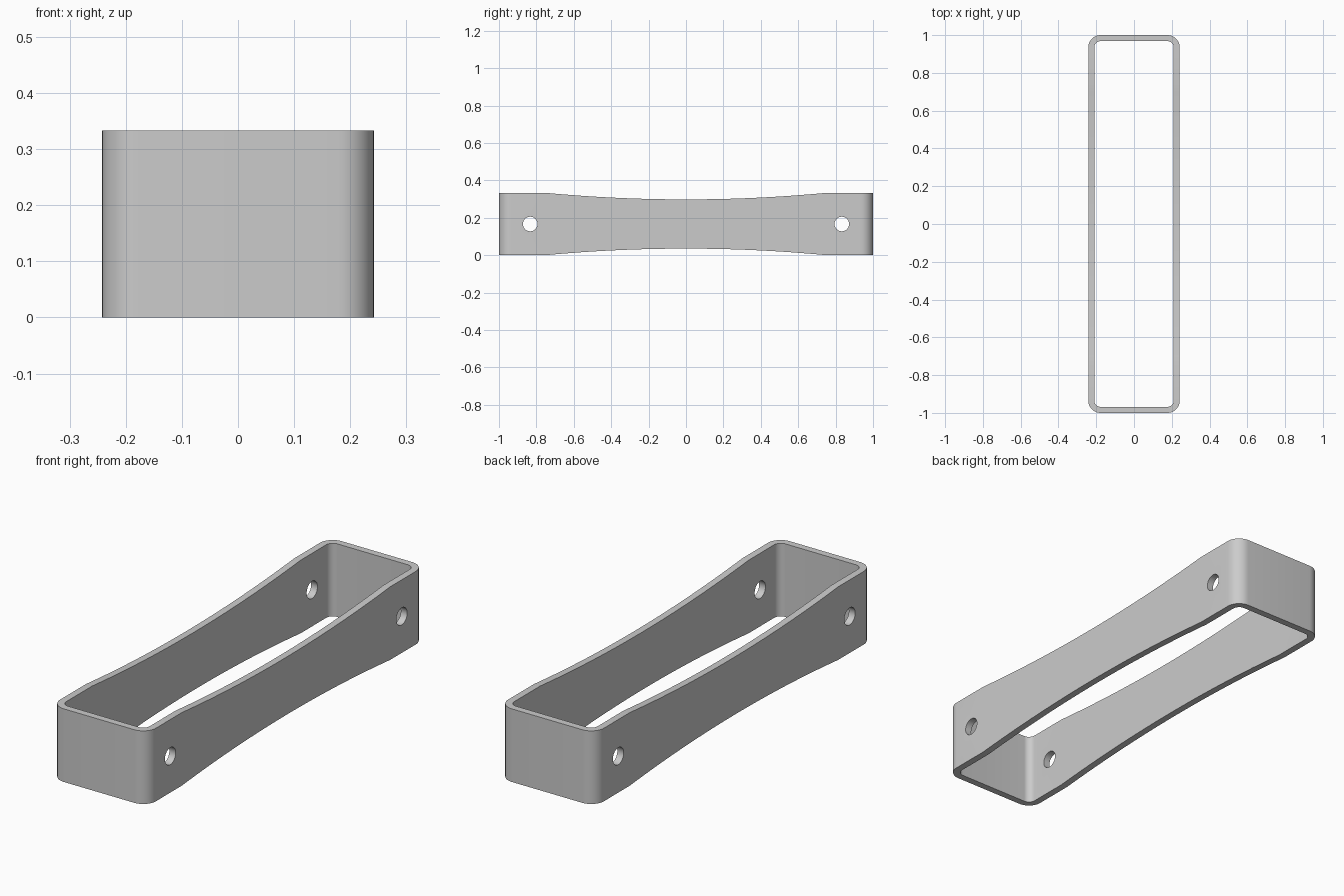
import bpy
import bmesh
import math

cube = bpy.data.objects.get("Cube")
if cube:
    bpy.data.objects.remove(cube, do_unlink=True)

HALF_X, HALF_Y, HEIGHT, WALL = 0.242, 1.0, 0.333, 0.032
RADIUS, WAIST_Y, WAIST_DEPTH = 0.065, 0.75, 0.035
HOLE_Y, HOLE_RADIUS = 0.833, 0.039
CORNER_STEPS, WAIST_STEPS = 10, 32

grey = bpy.data.materials.new("plain grey")
grey.use_nodes = True
colour = (0.6, 0.6, 0.6, 1)
grey.diffuse_color = colour
grey.node_tree.nodes["Principled BSDF"].inputs["Base Color"].default_value = colour


def outline(inset):
    """Rounded rectangle, counter-clockwise, with extra points along the long sides."""
    r = RADIUS - inset
    cx, cy = HALF_X - RADIUS, HALF_Y - RADIUS
    side = [WAIST_Y * (2 * i / WAIST_STEPS - 1) for i in range(WAIST_STEPS + 1)]
    points = []
    for quarter, (sx, sy) in enumerate([(1, 1), (-1, 1), (-1, -1), (1, -1)]):
        for i in range(CORNER_STEPS + 1):
            a = math.pi / 2 * (quarter + i / CORNER_STEPS)
            points.append((sx * cx + r * math.cos(a), sy * cy + r * math.sin(a)))
        if quarter == 1:
            points += [(inset - HALF_X, -y) for y in side]
        if quarter == 3:
            points += [(HALF_X - inset, y) for y in side]
    return points


def edge_cut(y):
    """Depth of the shallow circular waist cut at y."""
    if abs(y) >= WAIST_Y:
        return 0
    big = (WAIST_Y ** 2 + WAIST_DEPTH ** 2) / (2 * WAIST_DEPTH)
    return math.sqrt(big ** 2 - y ** 2) - (big - WAIST_DEPTH)


def add_object(name, bm):
    bmesh.ops.recalc_face_normals(bm, faces=bm.faces)
    mesh = bpy.data.meshes.new(name)
    bm.to_mesh(mesh)
    bm.free()
    mesh.materials.append(grey)
    obj = bpy.data.objects.new(name, mesh)
    bpy.context.collection.objects.link(obj)
    return obj


# Rounded rectangular band with waisted long walls
bm = bmesh.new()
outer, inner = outline(0), outline(WALL)
rings = []
for points, top in [(outer, False), (outer, True), (inner, True), (inner, False)]:
    rings.append([bm.verts.new((x, y, HEIGHT - edge_cut(y) if top else edge_cut(y)))
                  for x, y in points])
for k, ring in enumerate(rings):
    other = rings[(k + 1) % 4]
    for i in range(len(ring)):
        j = (i + 1) % len(ring)
        bm.faces.new((ring[i], ring[j], other[j], other[i]))
band = add_object("rounded_band", bm)

# Cross holes through both long walls
for name, y in [("front_hole_cutter", -HOLE_Y), ("back_hole_cutter", HOLE_Y)]:
    bm = bmesh.new()
    bmesh.ops.create_cone(bm, cap_ends=True, segments=48, radius1=HOLE_RADIUS,
                          radius2=HOLE_RADIUS, depth=1)
    cutter = add_object(name, bm)
    cutter.rotation_euler.y = math.pi / 2
    cutter.location = (0, y, HEIGHT / 2)
    cutter.hide_render = True
    cutter.hide_set(True)
    cut = band.modifiers.new(name, "BOOLEAN")
    cut.operation = "DIFFERENCE"
    cut.solver = "EXACT"
    cut.object = cutter

# Apply the cuts, drop the helpers and shade smooth with sharp edges kept
bpy.ops.object.select_all(action="DESELECT")
band.select_set(True)
bpy.context.view_layer.objects.active = band
for cut in list(band.modifiers):
    cutter = cut.object
    bpy.ops.object.modifier_apply(modifier=cut.name)
    bpy.data.objects.remove(cutter, do_unlink=True)
bpy.ops.object.shade_smooth_by_angle(angle=math.radians(30))
